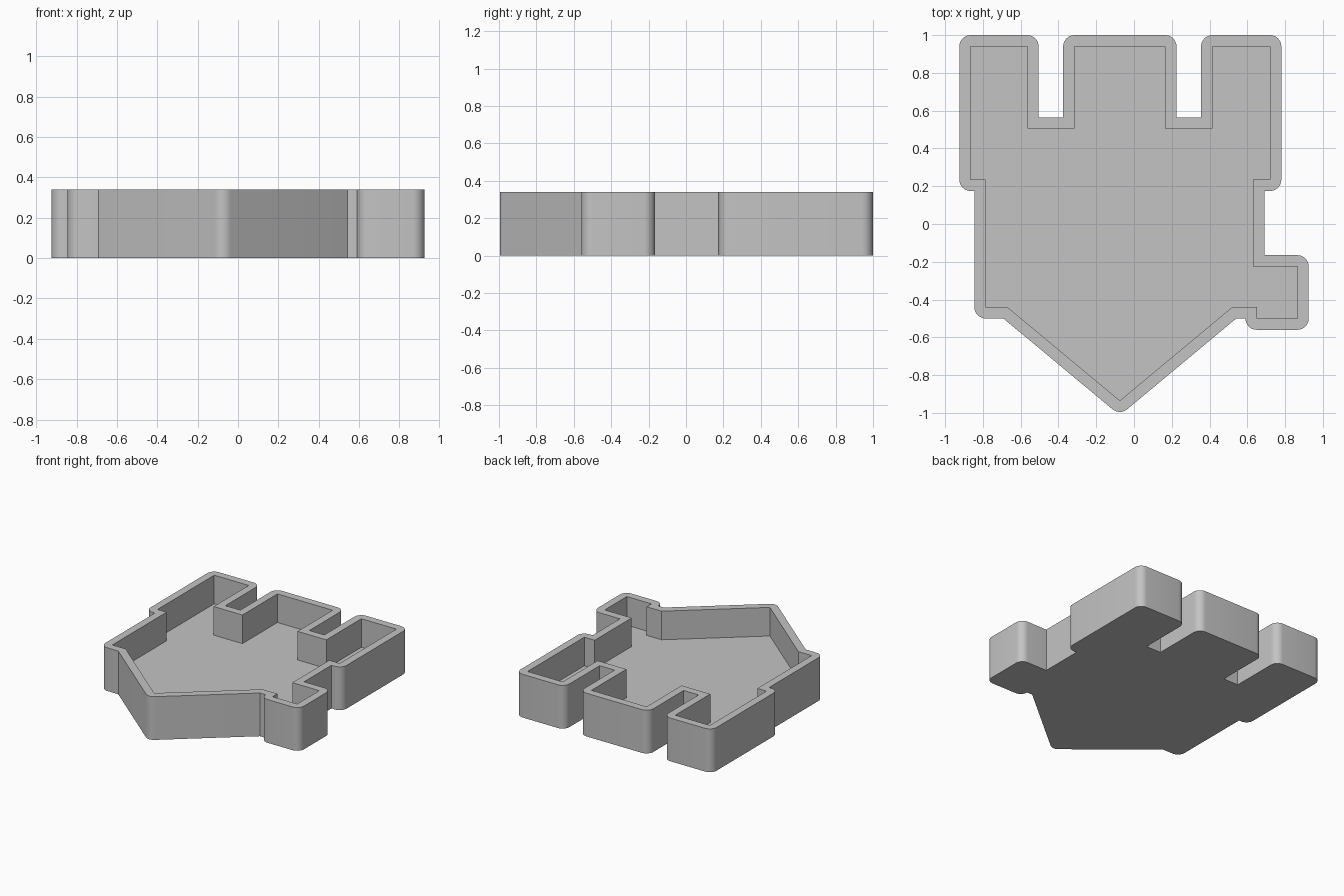
import bpy
import bmesh
import math
from mathutils import Vector

cube = bpy.data.objects.get("Cube")
if cube:
    bpy.data.objects.remove(cube, do_unlink=True)

HEIGHT = 0.34
FLOOR = 0.115
WALL = 0.06
ARC_STEPS = 8

grey = bpy.data.materials.new("plain_grey")
grey.use_nodes = True
grey.diffuse_color = (0.55, 0.55, 0.55, 1)
grey.node_tree.nodes["Principled BSDF"].inputs["Base Color"].default_value = grey.diffuse_color

# Outline of the cavity, counter-clockwise from the front point
cavity = [Vector(p) for p in (
    (-0.075, -0.935), (0.52, -0.44), (0.65, -0.44), (0.65, -0.50),
    (0.865, -0.50), (0.865, -0.225), (0.63, -0.225), (0.63, 0.235),
    (0.72, 0.235), (0.72, 0.94), (0.415, 0.94), (0.415, 0.505),
    (0.165, 0.505), (0.165, 0.94), (-0.315, 0.94), (-0.315, 0.505),
    (-0.565, 0.505), (-0.565, 0.94), (-0.865, 0.94), (-0.865, 0.235),
    (-0.785, 0.235), (-0.785, -0.44), (-0.67, -0.44))]


def outer_corner(before, here, after):
    """Offset one corner: rounded where it points out, sharp where it points in."""
    d1, d2 = (here - before).normalized(), (after - here).normalized()
    n1, n2 = Vector((d1.y, -d1.x)), Vector((d2.y, -d2.x))
    turn = math.atan2(d1.x * d2.y - d1.y * d2.x, d1.dot(d2))
    if turn < 0:
        return [here + (n1 + n2) * WALL / (1 + n1.dot(n2))]
    start = math.atan2(n1.y, n1.x)
    angles = [start + turn * i / ARC_STEPS for i in range(ARC_STEPS + 1)]
    return [here + WALL * Vector((math.cos(a), math.sin(a))) for a in angles]


def ring(bm, points, z):
    return [bm.verts.new((p.x, p.y, z)) for p in points]


def wall(bm, low, high):
    for i in range(len(low)):
        j = (i + 1) % len(low)
        bm.faces.new((low[i], low[j], high[j], high[i]))


count = len(cavity)
corners = [outer_corner(cavity[i - 1], cavity[i], cavity[(i + 1) % count])
           for i in range(count)]
outline = [p for corner in corners for p in corner]
owner = [i for i, corner in enumerate(corners) for p in corner]

bm = bmesh.new()
# Outer wall and underside
base = ring(bm, outline, 0)
rim = ring(bm, outline, HEIGHT)
wall(bm, base, rim)
bm.faces.new(base[::-1])

# Inner wall and recessed floor
floor = ring(bm, cavity, FLOOR)
lip = ring(bm, cavity, HEIGHT)
wall(bm, lip, floor)
bm.faces.new(floor)

# Flat rim between both outlines
for i in range(len(rim)):
    j = (i + 1) % len(rim)
    a, b = lip[owner[i]], lip[owner[j]]
    bm.faces.new((rim[i], rim[j], a) if a is b else (rim[i], rim[j], b, a))

bmesh.ops.remove_doubles(bm, verts=bm.verts, dist=0.0005)
bmesh.ops.recalc_face_normals(bm, faces=bm.faces)
mesh = bpy.data.meshes.new("tray")
bm.to_mesh(mesh)
bm.free()
mesh.materials.append(grey)

tray = bpy.data.objects.new("tray", mesh)
bpy.context.collection.objects.link(tray)
bpy.ops.object.select_all(action="DESELECT")
tray.select_set(True)
bpy.context.view_layer.objects.active = tray
bpy.ops.object.shade_smooth_by_angle(angle=math.radians(30))
